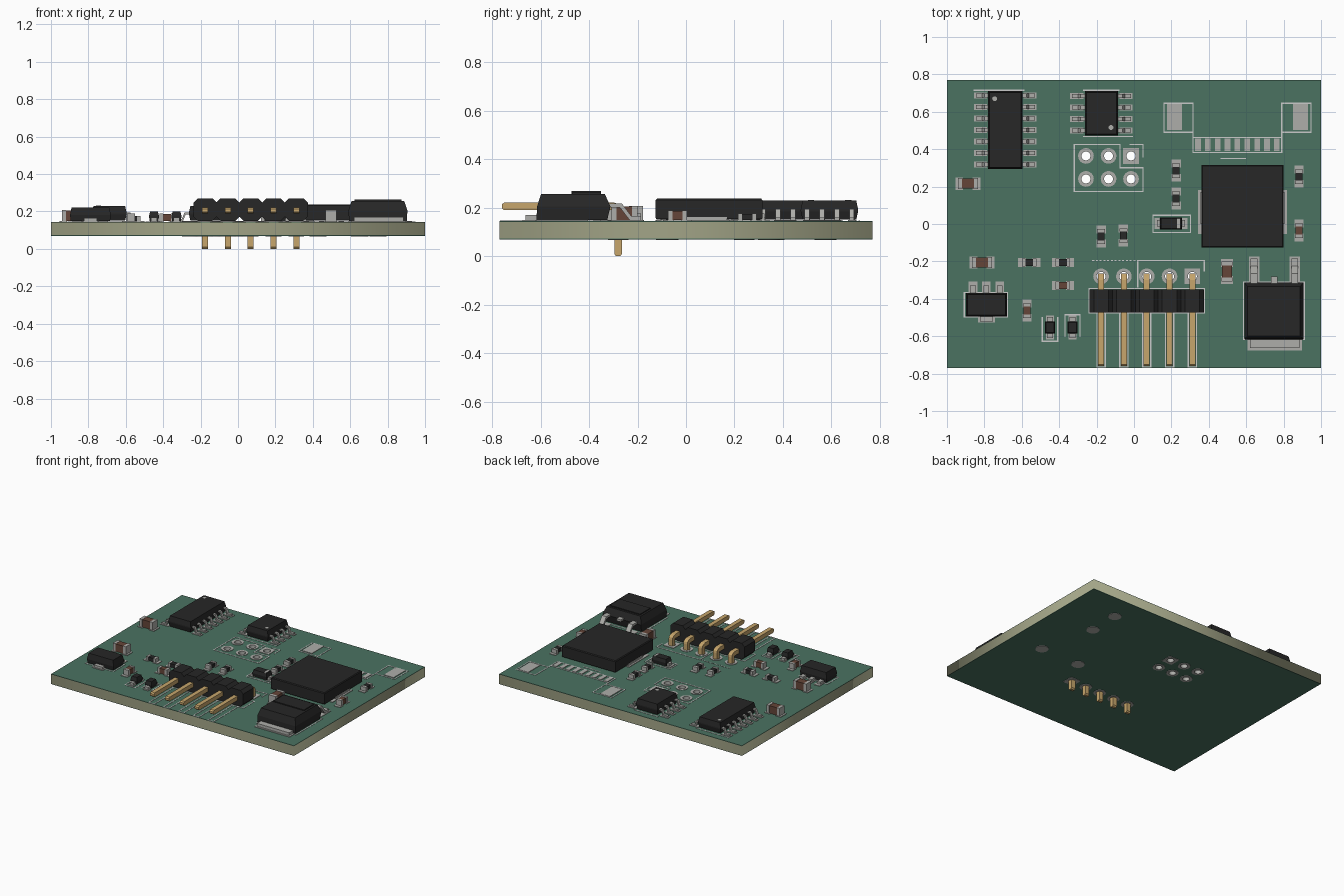
import bpy, bmesh
from math import cos, sin, pi

if "Cube" in bpy.data.objects:
    bpy.data.objects.remove(bpy.data.objects["Cube"])

TOP, BOT, MASK = 0.145, 0.070, 0.003


def material(name, r, g, b):
    m = bpy.data.materials.new(name)
    m.diffuse_color = (r, g, b, 1)
    m.use_nodes = True
    m.node_tree.nodes["Principled BSDF"].inputs["Base Color"].default_value = m.diffuse_color
    return m


GREEN = material("solder_mask", 0.07, 0.17, 0.12)
CORE = material("fibreglass", 0.36, 0.37, 0.24)
BLACK = material("black_plastic", 0.02, 0.02, 0.02)
METAL = material("tinned_metal", 0.42, 0.42, 0.40)
INK = material("white_ink", 0.6, 0.62, 0.6)
GOLD = material("gold_pin", 0.57, 0.38, 0.15)
BROWN = material("ceramic_brown", 0.13, 0.06, 0.04)


def finish(bm, name, mat, smooth=False):
    bmesh.ops.recalc_face_normals(bm, faces=bm.faces)
    me = bpy.data.meshes.new(name)
    bm.to_mesh(me)
    bm.free()
    ob = bpy.data.objects.new(name, me)
    bpy.context.collection.objects.link(ob)
    me.materials.append(mat)
    if smooth:
        bpy.ops.object.select_all(action='DESELECT')
        ob.select_set(True)
        bpy.context.view_layer.objects.active = ob
        bpy.ops.object.shade_smooth_by_angle()
    return ob


def skin(bm, loops, caps=True):
    # bridge closed loops of points, optionally capping both ends
    rows = [[bm.verts.new(p) for p in lp] for lp in loops]
    n = len(rows[0])
    pairs = list(zip(rows, rows[1:])) if caps else list(zip(rows, rows[1:] + rows[:1]))
    for a, b in pairs:
        for i in range(n):
            bm.faces.new((a[i], a[(i + 1) % n], b[(i + 1) % n], b[i]))
    if caps:
        bm.faces.new(rows[0])
        bm.faces.new(rows[-1])


def loft(bm, x, y, w, d, levels):
    # stack of centred rectangles: levels = (inset, z)
    skin(bm, [[(x + sx * (w / 2 - i), y + sy * (d / 2 - i), z)
               for sx, sy in ((-1, -1), (1, -1), (1, 1), (-1, 1))] for i, z in levels])


def box(bm, x, y, w, d, z0, z1):
    loft(bm, x, y, w, d, [(0, z0), (0, z1)])


def prism(bm, profile, axis, a, b):
    # profile in (y, z) for axis x, in (x, z) for axis y
    skin(bm, [[(t, u, z) if axis == 'x' else (u, t, z) for u, z in profile] for t in (a, b)])


def circle(x, y, r, z, n=24, square=False):
    pts = []
    for k in range(n):
        c, s = cos(2 * pi * k / n), sin(2 * pi * k / n)
        q = r / max(abs(c), abs(s)) if square else r
        pts.append((x + q * c, y + q * s, z))
    return pts


def ring(bm, x, y, ri, ro, z0, z1, square=False):
    skin(bm, [circle(x, y, ri, z0), circle(x, y, ri, z1),
              circle(x, y, ro, z1, square=square), circle(x, y, ro, z0, square=square)], caps=False)


# Drill positions
PINS = [-0.176 + 0.122 * i for i in range(5)]
PIN_Y = -0.28
HOLES = [(x, PIN_Y, x > 0.3) for x in PINS]
HOLES += [(x, y, x > -0.1 and y > 0.3) for x in (-0.257, -0.136, -0.016) for y in (0.241, 0.364)]


# Board layers: filled outline with drilled holes
def layer(name, mat, z0, z1):
    cu = bpy.data.curves.new(name, 'CURVE')
    cu.dimensions, cu.fill_mode, cu.extrude = '2D', 'BOTH', (z1 - z0) / 2
    rect = [(-1, -.77, 0), (1, -.77, 0), (1, .77, 0), (-1, .77, 0)]
    for pts in [rect] + [circle(x, y, 0.026, 0) for x, y, _ in HOLES]:
        sp = cu.splines.new('POLY')
        sp.points.add(len(pts) - 1)
        for p, co in zip(sp.points, pts):
            p.co = (*co, 1)
        sp.use_cyclic_u = True
    tmp = bpy.data.objects.new(name + "_curve", cu)
    bpy.context.collection.objects.link(tmp)
    bpy.context.view_layer.update()
    me = bpy.data.meshes.new_from_object(tmp.evaluated_get(bpy.context.evaluated_depsgraph_get()))
    bpy.data.objects.remove(tmp)
    bm = bmesh.new()
    bm.from_mesh(me)
    bmesh.ops.translate(bm, verts=bm.verts, vec=(0, 0, (z0 + z1) / 2))
    bmesh.ops.remove_doubles(bm, verts=bm.verts, dist=1e-5)
    me.materials.clear()
    finish(bm, name, mat)


layer("board_core", CORE, BOT + MASK, TOP - MASK)
layer("top_solder_mask", GREEN, TOP - MASK, TOP)
layer("bottom_solder_mask", GREEN, BOT, BOT + MASK)

# Plated holes
bm = bmesh.new()
for x, y, sq in HOLES:
    ring(bm, x, y, 0.024, 0.042, TOP, TOP + .003, sq)
    ring(bm, x, y, 0.024, 0.042, BOT - .003, BOT, sq)
    ring(bm, x, y, 0.024, 0.0265, BOT, TOP)
finish(bm, "plated_holes", METAL, True)

# Round test pads underneath
bm = bmesh.new()
for x, y in ((.652, .576), (.649, .342), (.748, -.075), (.427, -.079)):
    skin(bm, [circle(x, y, .045, BOT - .003), circle(x, y, .045, BOT)])
finish(bm, "test_pads", METAL, True)

pads, metal, black, brown, ink = [bmesh.new() for _ in range(5)]
PZ = TOP + .004


def pad(x, y, w, d):
    box(pads, x, y, w, d, TOP, PZ)


# Chip resistors and capacitors
def chip(bm, x, y, vert, L, W, h, PL, PW, cap=.018, plen=.042):
    def put(b, off, l, w, z0, z1):
        if vert:
            box(b, x, y + off, w, l, z0, z1)
        else:
            box(b, x + off, y, l, w, z0, z1)
    put(bm, 0, L - 2 * cap, W - .004, PZ, PZ + h - .002)
    for s in (-1, 1):
        put(metal, s * (L - cap) / 2, cap, W, PZ, PZ + h)
        put(pads, s * (PL - plen) / 2, plen, PW, TOP, PZ)


for x, y, v in ((-.56, -.206, 0), (-.38, -.206, 0), (-.176, -.067, 1), (-.057, -.062, 1),
                (.225, .285, 1), (.225, .136, 1), (.882, .253, 1)):
    chip(black, x, y, v, .078, .042, .028, .118, .05)
for x, y, v in ((-.38, -.329, 0), (-.572, -.463, 1), (.882, -.035, 1)):
    chip(brown, x, y, v, .078, .042, .040, .118, .05)
for x, y, v in ((-.888, .216, 0), (-.813, -.206, 0), (.497, -.254, 1)):
    chip(brown, x, y, v, .108, .058, .058, .134, .066, .022)
finish(black, "chip_resistors", BLACK)
finish(brown, "chip_capacitors", BROWN)

# Small diodes: moulded body with end tabs
bm = bmesh.new()
for x, y, w, d in ((-.449, -.553, .054, .066), (-.329, -.553, .054, .066), (.198, .003, .118, .066)):
    loft(bm, x, y, w, d, [(.004, PZ), (0, PZ + .025), (.006, PZ + .05)])
    for s in (-1, 1):
        if w > d:
            pad(x + s * .063, y, .05, .06)
            box(metal, x + s * .064, y, .02, .035, PZ, PZ + .02)
        else:
            pad(x, y + s * .048, .042, .034)
            box(metal, x, y + s * .042, .03, .03, PZ, PZ + .018)
finish(bm, "diode_bodies", BLACK)
box(metal, .238, .003, .016, .055, PZ + .045, PZ + .052)


# Gull-wing integrated circuits
def gull_ic(name, x, y, w, d, n, dot):
    bm = bmesh.new()
    loft(bm, x, y, w, d, [(.008, TOP + .006), (0, .185), (0, .193), (.008, .23)])
    finish(bm, name, BLACK)
    prof = [(.08, .194), (.112, .194), (.126, PZ + .01), (.158, PZ + .01), (.158, PZ),
            (.120, PZ), (.106, .184), (.08, .184)]
    for i in range(n):
        ly = y + (i - (n - 1) / 2) * .0615
        for s in (-1, 1):
            prism(metal, [(x + s * u, z) for u, z in prof], 'y', ly - .010, ly + .010)
            pad(x + s * .132, ly, .07, .032)
    bm = bmesh.new()
    skin(bm, [circle(*dot, .013, z, 16) for z in (.228, .2315)])
    finish(bm, name + "_index_dot", METAL)


gull_ic("large_logic_chip", -.688, .5025, .185, .415, 7, (-.745, .67))
gull_ic("small_logic_chip", -.174, .592, .177, .237, 4, (-.123, .516))

# Large square inductor with side terminals
bm = bmesh.new()
loft(bm, .58, .095, .44, .44, [(.004, TOP + .006), (0, TOP + .012), (0, .232), (.005, .238)])
finish(bm, "square_power_block", BLACK)
for s in (-1, 1):
    pad(.58 + s * .205, .063, .066, .235)
    box(metal, .58 + s * .20, .085, .05, .17, PZ, PZ + .012)

# Voltage regulator: tapered body, heat tab, bent legs
bm = bmesh.new()
skin(bm, [[(.748 + sx * (.158 - i), f if sy < 0 else b, z)
           for sx, sy in ((-1, -1), (1, -1), (1, 1), (-1, 1))]
          for i, f, b, z in ((.004, -.617, -.325, TOP + .005), (0, -.615, -.312, .205),
                             (.018, -.598, -.335, .257))])
box(bm, .748, -.41, .25, .12, .255, .264)
finish(bm, "regulator_body", BLACK)
box(metal, .752, -.60, .265, .125, PZ, .17)
pad(.752, -.54, .29, .27)
leg = [(-.33, .218), (-.265, .218), (-.225, PZ + .016), (-.185, PZ + .016), (-.185, PZ),
       (-.233, PZ), (-.273, .202), (-.33, .202)]
for x in (.642, .860):
    prism(metal, leg, 'x', x - .018, x + .018)
    pad(x, -.245, .056, .14)
box(metal, .751, -.31, .035, .06, .202, .218)

# Three-leg transistor
bm = bmesh.new()
loft(bm, -.789, -.432, .218, .125, [(.004, TOP + .005), (0, .18), (.008, .222)])
finish(bm, "transistor_body", BLACK)
for x in (-.861, -.789, -.717):
    box(metal, x, -.365, .03, .07, PZ, PZ + .016)
    pad(x, -.345, .046, .075)
box(metal, -.789, -.50, .07, .04, PZ, PZ + .016)
pad(-.789, -.50, .09, .055)

# Bare footprint for a ribbon connector
for x in (.217, .89):
    pad(x, .572, .08, .14)
for i in range(9):
    pad(.342 + .0527 * i, .423, .03, .068)

# Right-angle pin header
bm = bmesh.new()
for x in PINS:
    h, c = .061, .022
    oct_ = [(x - h, .15 + c), (x - h + c, .15), (x + h - c, .15), (x + h, .15 + c),
            (x + h, .27 - c), (x + h - c, .27), (x - h + c, .27), (x - h, .27 - c)]
    prism(bm, oct_, 'y', -.472, -.35)
finish(bm, "header_housing", BLACK)
bm = bmesh.new()
pin = [(-.76, .198), (-.76, .214), (-.75, .222), (-.30, .222), (-.277, .215), (-.267, .205),
       (-.264, .19), (-.264, .01), (-.271, 0), (-.289, 0), (-.296, .01), (-.296, .19), (-.75, .19)]
for x in PINS:
    prism(bm, pin, 'x', x - .016, x + .016)
finish(bm, "header_pins", GOLD)


# Printed outline lines
def line(*pts):
    for (x0, y0), (x1, y1) in zip(pts, pts[1:]):
        box(ink, (x0 + x1) / 2, (y0 + y1) / 2, abs(x1 - x0) + .007, abs(y1 - y0) + .007,
            TOP, TOP + .002)


def frame(x0, y0, x1, y1):
    line((x0, y0), (x1, y0), (x1, y1), (x0, y1), (x0, y0))


frame(.16, .49, .315, .645)
frame(.79, .49, .946, .645)
frame(.315, .382, .79, .462)
line((.315, .462), (.315, .49))
line((.79, .462), (.79, .49))
line((-.075, .425), (-.32, .425), (-.32, .174), (.048, .174), (.048, .30), (-.075, .30), (-.075, .425))
line((-.02, .425), (.048, .425), (.048, .36))
frame(-.24, -.475, .376, -.345)
line((.02, -.335), (.02, -.195), (.376, -.195), (.376, -.25))
for i in range(12):
    line((-.22 + .02 * i, -.195), (-.216 + .02 * i, -.195))
for x in PINS:
    frame(x - .022, -.765, x + .022, -.475)
frame(.102, -.045, .302, .046)
line((-.491, -.50), (-.491, -.627), (-.407, -.627), (-.407, -.50))
line((-.369, -.60), (-.369, -.485), (-.289, -.485), (-.289, -.60))
frame(.585, -.617, .91, -.31)
frame(-.907, -.497, -.678, -.366)
line((.465, .35), (.595, .35))
line((-.855, .715), (-.59, .715))
line((-.27, .715), (-.08, .715))
line((-.27, .468), (-.01, .468))

finish(ink, "printed_outlines", INK)
finish(pads, "solder_pads", METAL)
finish(metal, "component_leads", METAL)
